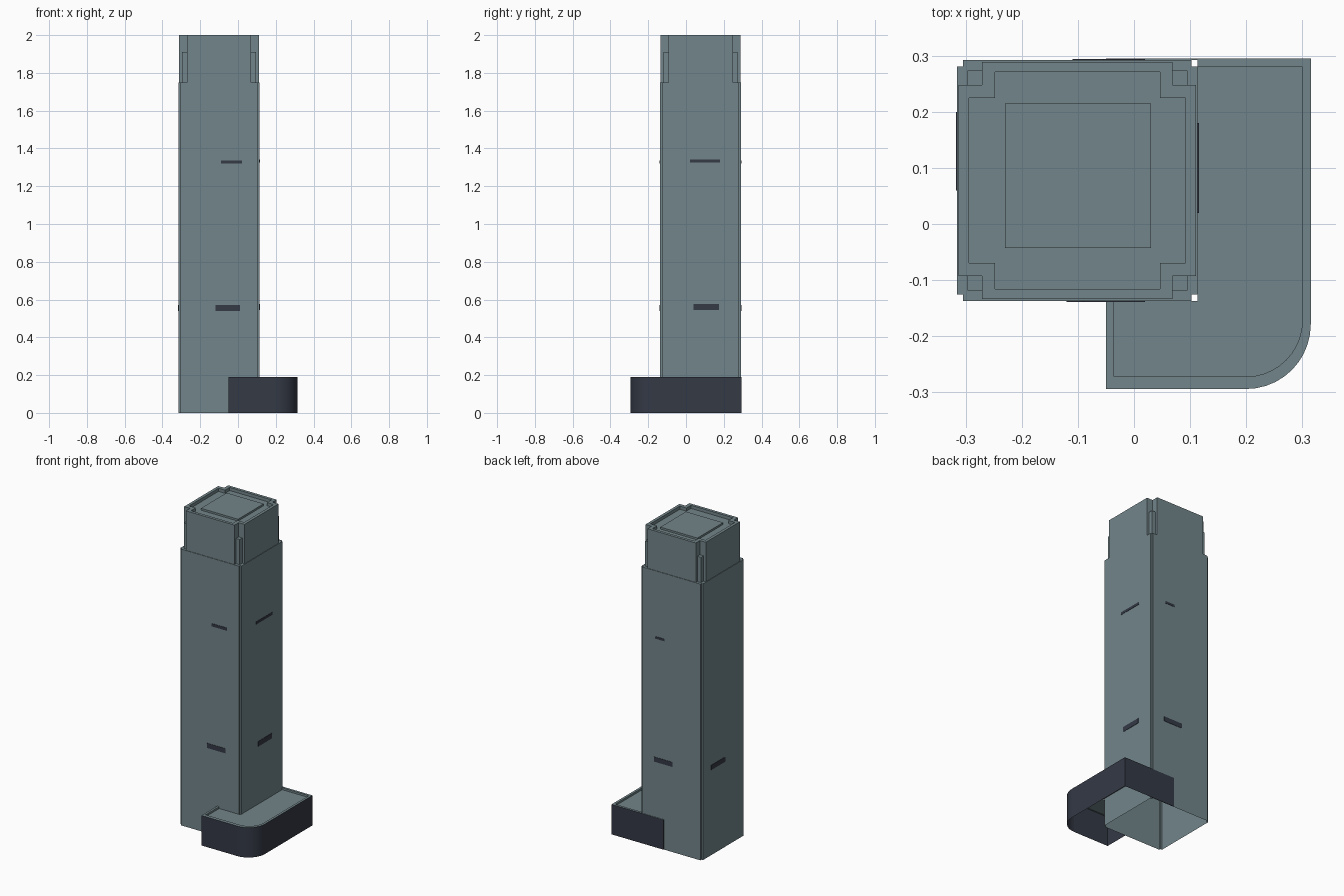
import bpy, bmesh, math

cube = bpy.data.objects.get("Cube")
if cube:
    bpy.data.objects.remove(cube, do_unlink=True)


def material(name, rgb):
    mat = bpy.data.materials.new(name)
    mat.use_nodes = True
    color = (*rgb, 1)
    mat.diffuse_color = color
    mat.node_tree.nodes["Principled BSDF"].inputs["Base Color"].default_value = color
    return mat


GREY = material("blue grey facade", (0.17, 0.235, 0.255))
DARK = material("dark slate", (0.034, 0.041, 0.06))
CX, CY = -0.101, 0.0775   # tower centre
HALF = 0.2145             # tower half width
SHAFT_TOP, TOP = 1.75, 2.0


def finish(name, bm, mats):
    mesh = bpy.data.meshes.new(name)
    bm.to_mesh(mesh)
    bm.free()
    for m in mats:
        mesh.materials.append(m)
    obj = bpy.data.objects.new(name, mesh)
    bpy.context.collection.objects.link(obj)
    return obj


def notched(half, notch):
    """Square outline with a square step cut from each corner."""
    inner = half - notch
    pts = []
    for sx, sy in ((1, 1), (-1, 1), (-1, -1), (1, -1)):
        corner = [(half, inner), (inner, inner), (inner, half)]
        if sx * sy < 0:
            corner.reverse()
        pts += [(CX + sx * x, CY + sy * y) for x, y in corner]
    return pts


def loft(bm, rings, closed=True):
    """Skin successive outlines, given as (points, z)."""
    loops = [[bm.verts.new((x, y, z)) for x, y in pts] for pts, z in rings]
    n = len(loops[0])
    bands = []
    for a, b in zip(loops, loops[1:]):
        band = []
        for i in range(n if closed else n - 1):
            j = (i + 1) % n
            band.append(bm.faces.new((a[i], a[j], b[j], b[i])))
        bands.append(band)
    return loops, bands


def box(name, x0, x1, y0, y1, z0, z1, mat):
    bm = bmesh.new()
    pts = [(x0, y0), (x1, y0), (x1, y1), (x0, y1)]
    loops, _ = loft(bm, [(pts, z0), (pts, z1)])
    bm.faces.new(loops[1])
    bm.faces.new(loops[0][::-1])
    return finish(name, bm, [mat])


def notched_tower(name, rings):
    bm = bmesh.new()
    loops, _ = loft(bm, rings)
    bm.faces.new(loops[-1])
    return finish(name, bm, [GREY])


# Shaft, open underneath, and the stepped crown with a parapet
shaft = notched(HALF, 0.011)
notched_tower("tower_shaft", [(shaft, 0), (shaft, SHAFT_TOP)])
crown = notched(0.2115, 0.0415)
parapet = notched(0.193, 0.046)
notched_tower("tower_crown", [(crown, SHAFT_TOP), (crown, TOP),
                              (parapet, TOP), (parapet, TOP - 0.02)])
box("roof_slab", CX - 0.129, CX + 0.131, CY - 0.12, CY + 0.137,
    TOP - 0.02, TOP - 0.008, GREY)

# Corner posts standing in the crown's notches
for sx, side in ((-1, "right"), (1, "left")):
    for sy, end in ((-1, "front"), (1, "back")):
        xs = sorted((CX + sx * 0.17, CX + sx * 0.196))
        ys = sorted((CY + sy * 0.17, CY + sy * 0.196))
        box(f"corner_post_{end}_{side}", *xs, *ys, SHAFT_TOP, 1.91, GREY)


# Podium wrapping the tower, with one rounded corner and a low rim
def podium_path(x0, x1, y0, y1, radius):
    pts = [(x0, CY - HALF), (x0, y0)]
    for i in range(11):
        a = math.radians(-90 + 9 * i)
        pts.append((x1 - radius + radius * math.cos(a),
                    y0 + radius + radius * math.sin(a)))
    return pts + [(x1, y1), (CX + HALF, y1)]


outer = podium_path(-0.05, 0.315, -0.294, 0.295, 0.115)
inner = podium_path(-0.036, 0.3, -0.272, 0.28, 0.1)
bm = bmesh.new()
H = 0.19
loops, bands = loft(bm, [(outer, 0), (outer, H), (inner, H), (inner, H - 0.012)], closed=False)
roof = bm.faces.new(loops[-1] + [bm.verts.new((CX + HALF, CY - HALF, H - 0.012))])
for f in bands[0]:
    f.material_index = 1
for f in bands[0][2:12]:
    f.smooth = True
finish("podium", bm, [GREY, DARK])
# Thin strip of podium wall running along the tower's back face
box("podium_back_strip", -0.05, CX + HALF, CY + HALF, 0.295, 0, H - 0.001, DARK)
box("podium_back_strip_cap", -0.05, CX + HALF, CY + HALF, 0.295, H - 0.001, H, GREY)

# Dark slots on the four faces: start and end along the face, height, thickness
T = 0.002
slots = {
    "front": [(-0.12, 0.01, 0.555, 0.03), (-0.09, 0.02, 1.328, 0.018)],
    "back": [(-0.11, 0.02, 0.555, 0.03), (-0.055, 0.01, 1.328, 0.014)],
    "left": [(0.04, 0.175, 0.56, 0.032), (0.02, 0.18, 1.333, 0.016)],
    "right": [(0.06, 0.2, 0.555, 0.03)],
}
for face, rows in slots.items():
    for k, (a, b, z, h) in enumerate(rows):
        s = 1 if face in ("back", "left") else -1
        if face in ("front", "back"):
            wall = CY + s * HALF
            ext = (a, b, *sorted((wall, wall + s * T)))
        else:
            wall = CX + s * HALF
            ext = (*sorted((wall, wall + s * T)), a, b)
        box(f"{face}_slot_{k + 1}", *ext, z - h / 2, z + h / 2, DARK)
